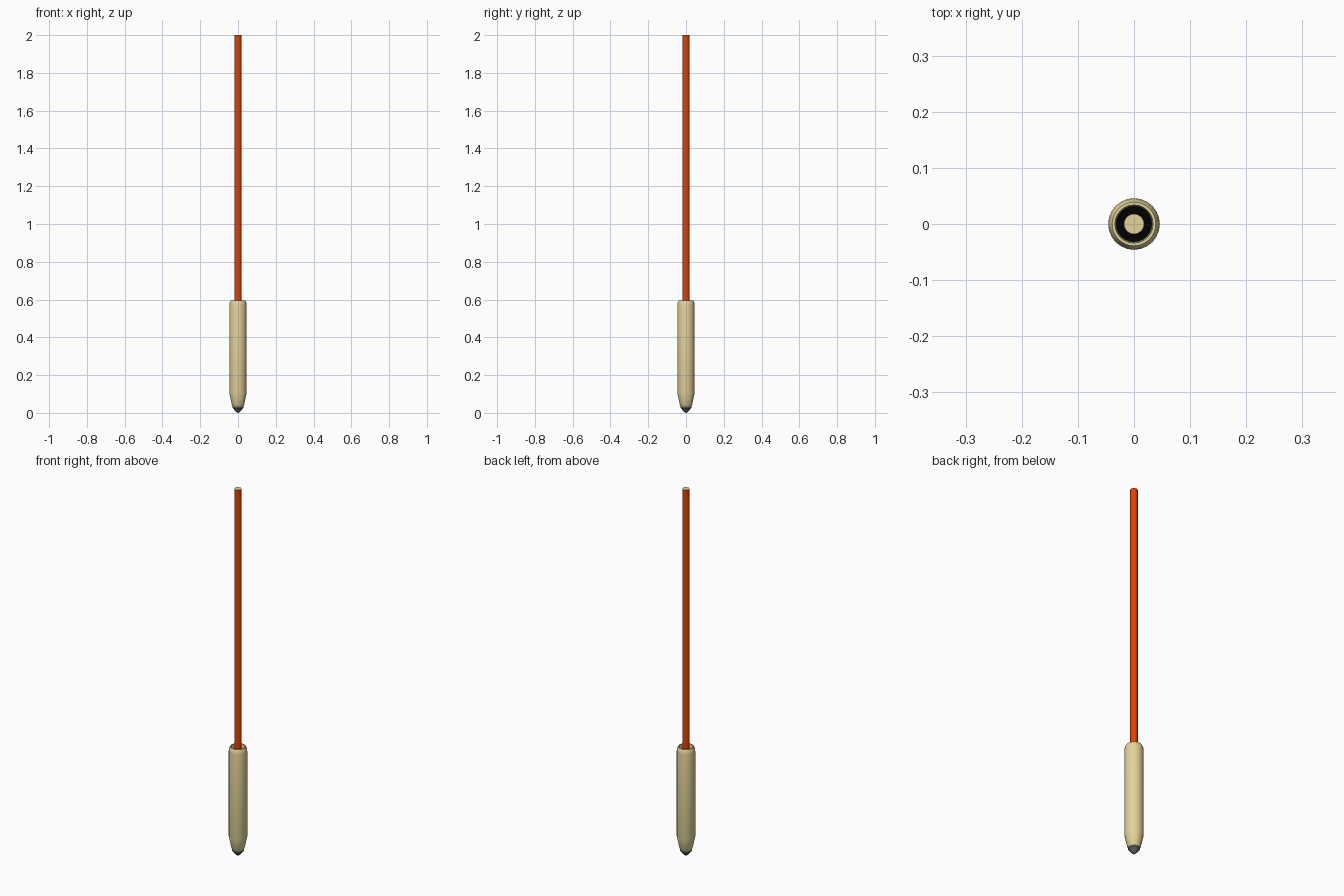
import bpy, bmesh, math

if "Cube" in bpy.data.objects:
    bpy.data.objects.remove(bpy.data.objects["Cube"])

SIDES = 24

def material(name, rgb):
    m = bpy.data.materials.new(name)
    m.diffuse_color = (*rgb, 1)
    m.use_nodes = True
    m.node_tree.nodes["Principled BSDF"].inputs["Base Color"].default_value = m.diffuse_color
    return m

tan = material("tan", (0.77, 0.65, 0.32))
orange = material("orange red", (0.83, 0.055, 0.0))
dark = material("dark grey", (0.13, 0.13, 0.13))
black = material("black", (0.0, 0.0, 0.0))

def lathe(name, profile, mats):
    """Revolve (radius, z, material of the band that follows) about z."""
    bm = bmesh.new()
    rings = []
    for r, z, _ in profile:
        n = 1 if r == 0 else SIDES
        rings.append([bm.verts.new((r * math.cos(2 * math.pi * i / SIDES),
                                    r * math.sin(2 * math.pi * i / SIDES), z)) for i in range(n)])
    for k in range(len(rings) - 1):
        a, b = rings[k], rings[k + 1]
        for i in range(SIDES):
            j = (i + 1) % SIDES
            quad = [a[i % len(a)], a[j % len(a)], b[j % len(b)], b[i % len(b)]]
            f = bm.faces.new(list(dict.fromkeys(quad)))
            f.material_index = profile[k][2]
    me = bpy.data.meshes.new(name)
    bm.to_mesh(me)
    bm.free()
    for m in mats:
        me.materials.append(m)
    ob = bpy.data.objects.new(name, me)
    bpy.context.collection.objects.link(ob)
    bpy.ops.object.select_all(action='DESELECT')
    ob.select_set(True)
    bpy.context.view_layer.objects.active = ob
    bpy.ops.object.shade_smooth_by_angle(angle=math.radians(25))
    return ob

# hollow grip with rounded lip and dark socket floor
lathe("grip", [(0.029, 0.035, 0), (0.032, 0.04, 0), (0.046, 0.105, 0), (0.046, 0.57, 0),
               (0.044, 0.584, 0), (0.039, 0.595, 0), (0.034, 0.595, 0),
               (0.032, 0.565, 1), (0, 0.565, 1)], [tan, black])

# pointed tip
lathe("tip", [(0, 0, 0), (0.008, 0.003, 0), (0.029, 0.027, 0), (0.029, 0.036, 0), (0, 0.036, 0)], [dark])

# long rod with pale end cap
lathe("rod", [(0, 0.56, 0), (0.018, 0.56, 0), (0.018, 2.0, 1), (0, 2.0, 1)], [orange, tan])
